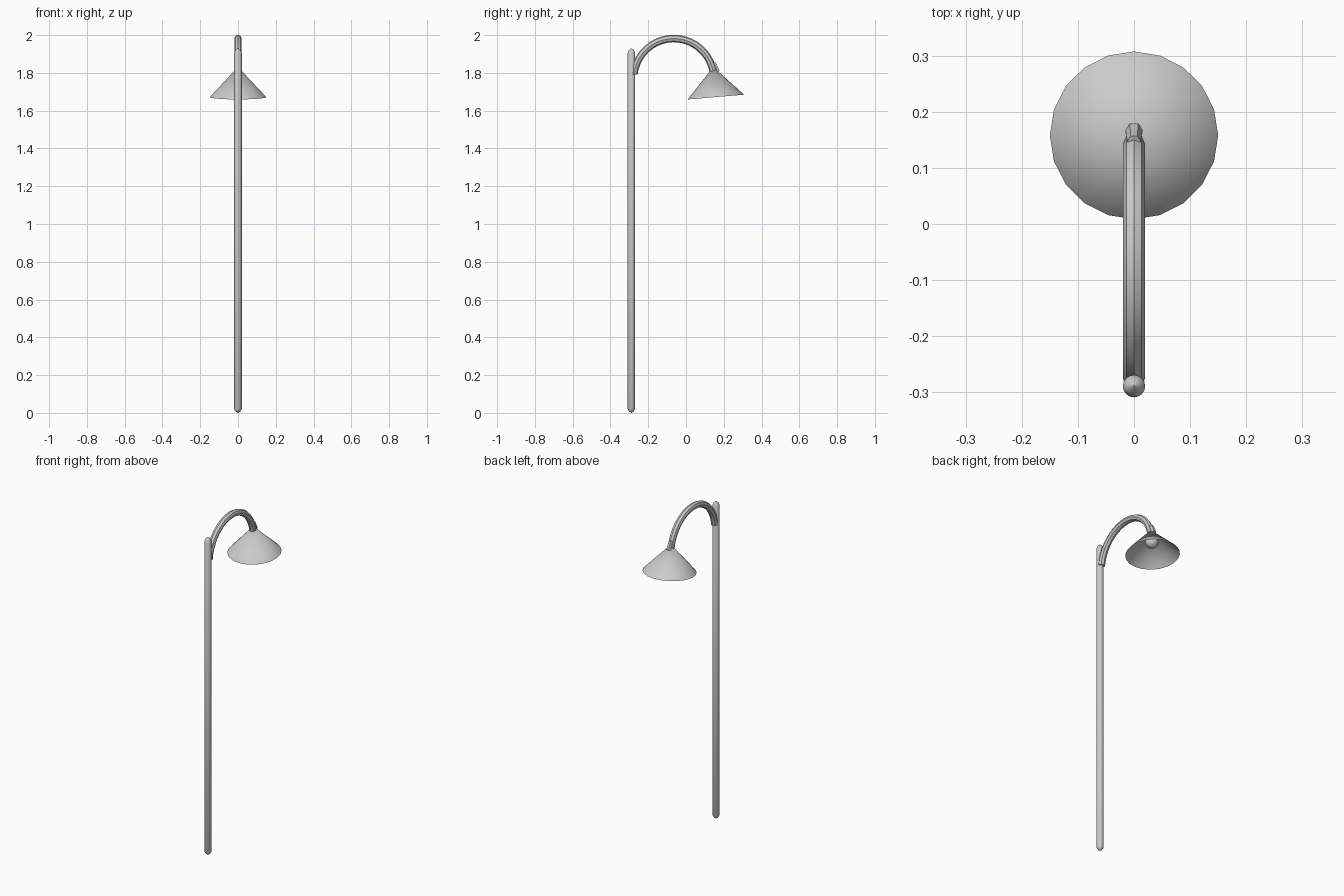
import bpy, bmesh, math
from mathutils import Vector, Matrix

if "Cube" in bpy.data.objects:
    bpy.data.objects.remove(bpy.data.objects["Cube"])

def finish(bm, name, angle=40):
    bmesh.ops.recalc_face_normals(bm, faces=bm.faces)
    me = bpy.data.meshes.new(name)
    bm.to_mesh(me)
    bm.free()
    ob = bpy.data.objects.new(name, me)
    bpy.context.collection.objects.link(ob)
    bpy.ops.object.select_all(action='DESELECT')
    ob.select_set(True)
    bpy.context.view_layer.objects.active = ob
    bpy.ops.object.shade_smooth_by_angle(angle=math.radians(angle))
    return ob

def skin_rings(bm, rings, caps=True):
    n = len(rings[0])
    for a, b in zip(rings, rings[1:]):
        for i in range(n):
            j = (i + 1) % n
            bm.faces.new((a[i], a[j], b[j], b[i]))
    if caps:
        bm.faces.new(rings[0])
        bm.faces.new(rings[-1])

def circle(n, r):
    return [(r * math.cos(2 * math.pi * i / n), r * math.sin(2 * math.pi * i / n)) for i in range(n)]

# pole with blunt pointed ends
bm = bmesh.new()
profile = [(0.002, 0.0), (0.013, 0.009), (0.02, 0.021),
           (0.02, 1.905), (0.013, 1.92), (0.002, 1.93)]
rings = [[bm.verts.new((x, y - 0.289, z)) for x, y in circle(16, r)] for r, z in profile]
skin_rings(bm, rings)
finish(bm, "pole")

# curved arm: octagonal tube swept over a half circle
bm = bmesh.new()
cy, cz, rad, tube = -0.065, 1.770, 0.212, 0.0195
rings = []
for k in range(21):
    a = math.radians(174 - (174 - 8) * k / 20)
    rings.append([bm.verts.new((u, cy + (rad + v) * math.cos(a), cz + (rad + v) * math.sin(a)))
                  for u, v in circle(8, tube)])
skin_rings(bm, rings)
finish(bm, "curved_arm", 30)

# small socket where the arm enters the shade
bm = bmesh.new()
p, q = Vector((0, 0.147, 1.853)), Vector((0, 0.167, 1.805))
rot = (q - p).to_track_quat('Z', 'X').to_matrix().to_4x4()
bmesh.ops.create_cone(bm, cap_ends=True, segments=6, radius1=0.012, radius2=0.015,
                      depth=(q - p).length, matrix=Matrix.Translation((p + q) / 2) @ rot)
finish(bm, "shade_socket", 30)

# tilted conical shade, open below
tilt = Matrix.Translation((0, 0.158, 1.672)) @ Matrix.Rotation(math.radians(4.8), 4, 'X')
bm = bmesh.new()
tip = bm.verts.new((0, 0, 0.16))
rim = [bm.verts.new((x, y, 0)) for x, y in circle(20, 0.15)]
for i in range(20):
    bm.faces.new((rim[i], rim[(i + 1) % 20], tip))
bm.transform(tilt)
finish(bm, "lamp_shade")

# bulb inside the shade
bm = bmesh.new()
bmesh.ops.create_uvsphere(bm, u_segments=16, v_segments=10, radius=0.037,
                          matrix=tilt @ Matrix.Translation((0, 0, 0.082)))
finish(bm, "bulb", 60)
